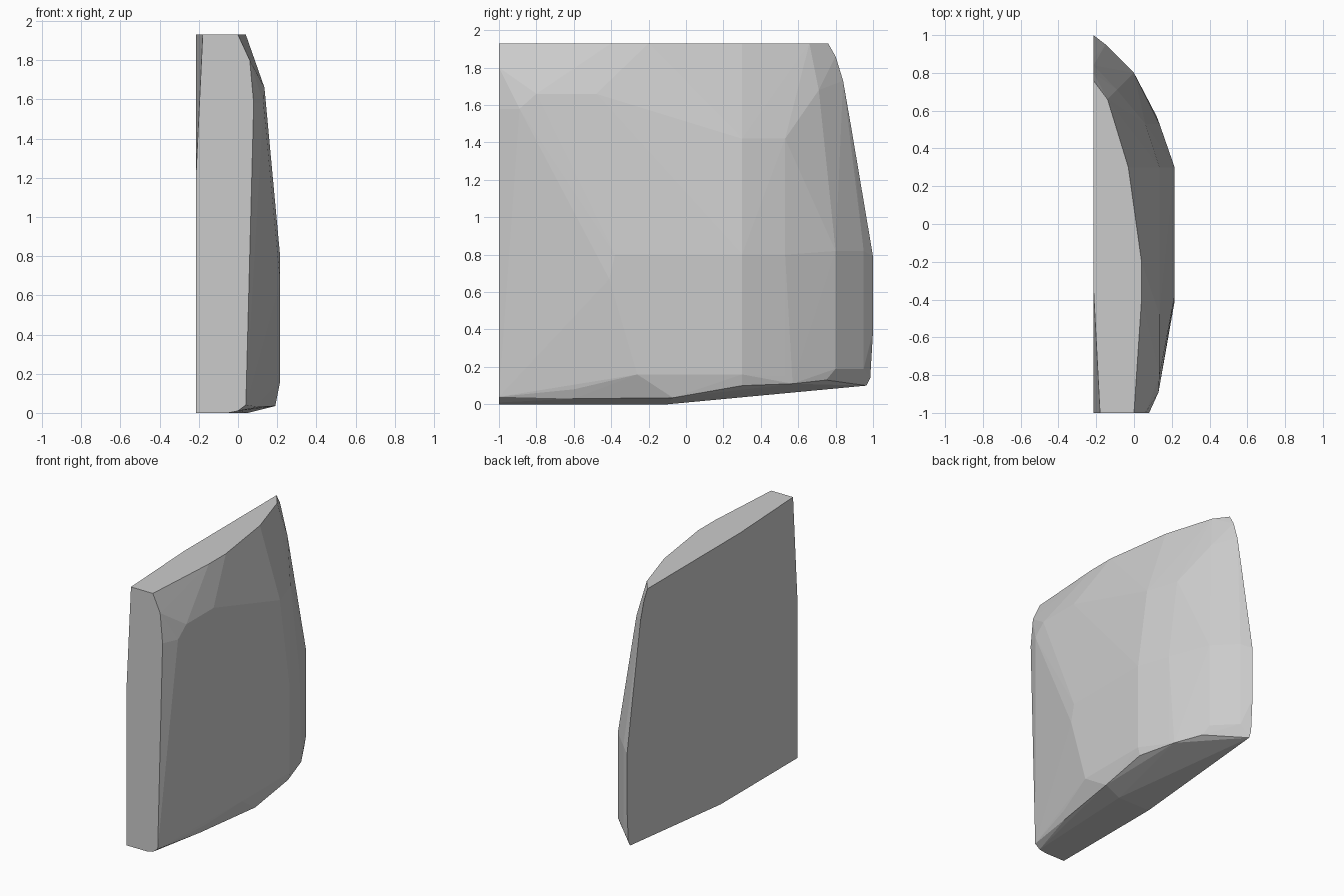
import bpy, bmesh

if "Cube" in bpy.data.objects:
    bpy.data.objects.remove(bpy.data.objects["Cube"])


def hull_object(name, profiles):
    """Faceted convex shell stretched over a set of contour profiles."""
    bm = bmesh.new()
    for profile in profiles:
        for co in profile:
            bm.verts.new(co)
    result = bmesh.ops.convex_hull(bm, input=bm.verts[:])
    unused = {g for g in result["geom_interior"] + result["geom_unused"]
              if isinstance(g, bmesh.types.BMVert) and g.is_valid}
    bmesh.ops.delete(bm, geom=list(unused), context='VERTS')
    bmesh.ops.dissolve_limit(bm, angle_limit=0.01, verts=bm.verts[:], edges=bm.edges[:])
    bmesh.ops.recalc_face_normals(bm, faces=bm.faces[:])
    mesh = bpy.data.meshes.new(name)
    bm.to_mesh(mesh)
    bm.free()
    obj = bpy.data.objects.new(name, mesh)
    bpy.context.collection.objects.link(obj)
    return obj


L, R, TOP = -0.215, 0.215, 1.93

# flat top outline
top = [(x, y, TOP) for x, y in [(L, 0.76), (-0.14, 0.66), (-0.03, 0.30), (0.04, -0.2),
                                (0.04, -0.4), (0, -1), (-0.18, -1), (L, -0.33)]]

# flat front face edge
front = [(x, -1, z) for x, z in [(0.06, 1.8), (0.08, 1.58), (0.04, 0.04),
                                 (0, 0.01), (-0.05, 0), (L, 0), (L, 1.2)]]

# flat left face, curved rear edge
left = [(L, y, z) for y, z in [(0.80, 1.86), (0.84, 1.73), (0.88, 1.5), (1, 0.79),
                               (1, 0.39), (0.985, 0.14), (0.965, 0.1), (-0.1, 0)]]

# raised flat on the right side
plateau = [(R, y, z) for y, z in [(-0.38, 0.8), (0.3, 0.8), (0.3, 0.16),
                                  (-0.26, 0.16), (-0.41, 0.67)]]

# shoulder around the raised flat
shoulder = [(0.135, -0.8, 1.66), (0.135, -0.48, 1.66), (0.13, -0.89, 1.58),
            (0.135, 0.3, 1.42), (0.12, -0.8, 0.7),
            (0.135, 0.53, 0.8), (0.135, 0.53, 0.15),
            (0.06, 0.53, 1.42), (-0.02, 0.64, 1.45), (-0.09, 0.71, 1.68)]

# rounded rear corner
rear = [(x, y, z) for x, y in [(0, 0.8), (-0.15, 0.95)] for z in (0.82, 0.19)]

# bevelled underside
under = [(0.05, -0.1, 0), (0.19, -0.07, 0.035), (0.2, 0.3, 0.1),
         (0.12, 0.57, 0.11), (0.02, 0.75, 0.13), (0.11, -0.6, 0.03), (0.13, -0.6, 0.08)]

hull_object("curved_panel", [top, front, left, plateau, shoulder, rear, under])
